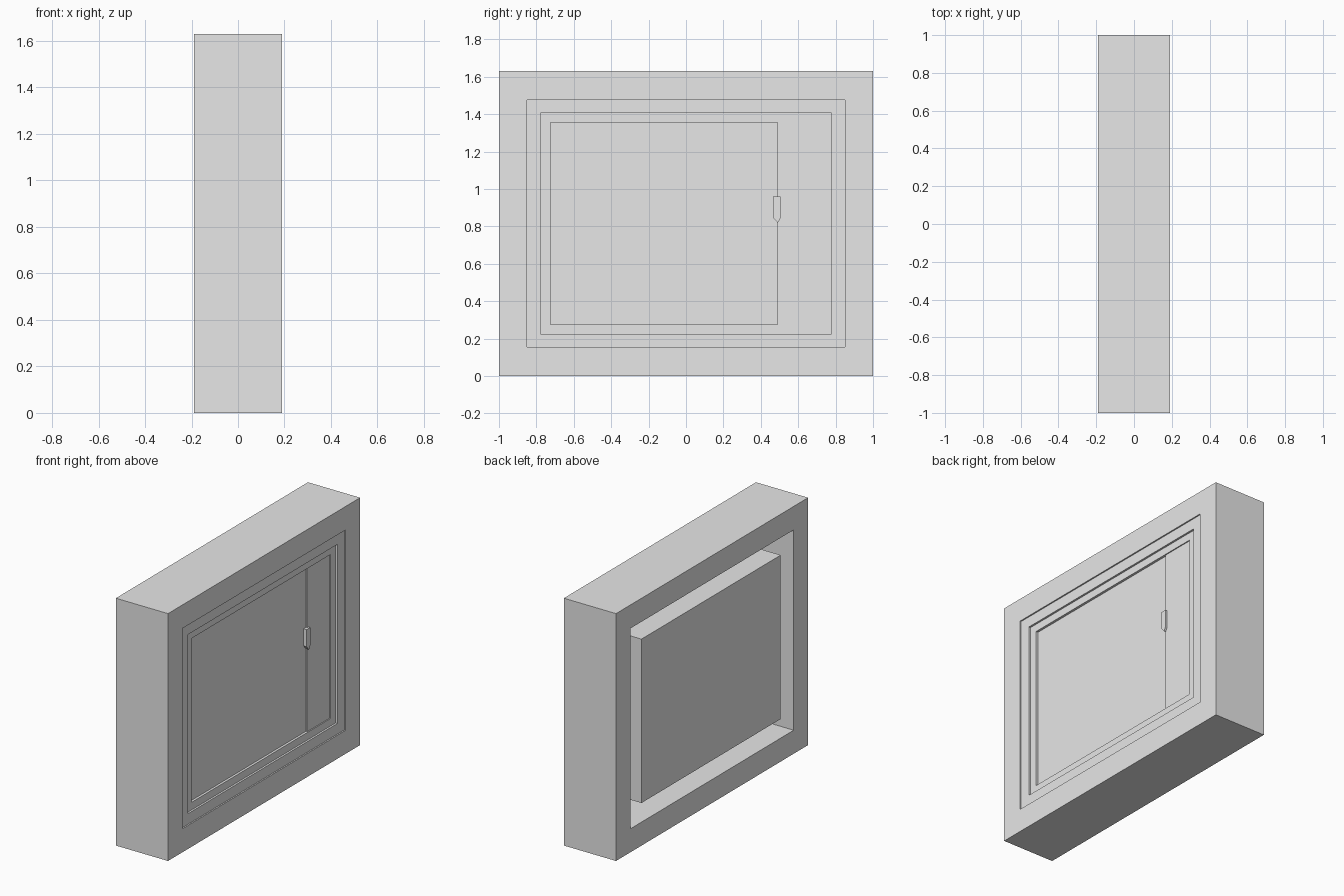
import bpy
import bmesh

old = bpy.data.objects.get("Cube")
if old:
    bpy.data.objects.remove(old, do_unlink=True)

# Single flat colour
GREY = (0.8, 0.8, 0.8, 1.0)
mat = bpy.data.materials.new("plain_grey")
mat.use_nodes = True
mat.diffuse_color = GREY
mat.node_tree.nodes["Principled BSDF"].inputs["Base Color"].default_value = GREY

MID = 0.815          # height of the centre line


def finish(name, bm):
    bmesh.ops.recalc_face_normals(bm, faces=bm.faces)
    mesh = bpy.data.meshes.new(name)
    bm.to_mesh(mesh)
    bm.free()
    mesh.materials.append(mat)
    obj = bpy.data.objects.new(name, mesh)
    bpy.context.scene.collection.objects.link(obj)
    return obj


def prism(name, points, depth):
    """Extrude a flat outline along the depth vector."""
    bm = bmesh.new()
    face = bm.faces.new([bm.verts.new(p) for p in points])
    ext = bmesh.ops.extrude_face_region(bm, geom=[face], use_keep_orig=True)
    verts = [g for g in ext["geom"] if isinstance(g, bmesh.types.BMVert)]
    bmesh.ops.translate(bm, verts=verts, vec=depth)
    return finish(name, bm)


def ring(name, outer, inner, x0, x1):
    """Rectangular frame between two half sizes (y, z), spanning x0 to x1."""
    bm = bmesh.new()
    corners = [(-1, -1), (1, -1), (1, 1), (-1, 1)]
    loops = [[bm.verts.new((x, sy * h[0], MID + sz * h[1])) for sy, sz in corners]
             for x, h in ((x0, outer), (x1, outer), (x1, inner), (x0, inner))]
    for k in range(4):
        a, b = loops[k], loops[(k + 1) % 4]
        for i in range(4):
            j = (i + 1) % 4
            bm.faces.new((a[i], a[j], b[j], b[i]))
    return finish(name, bm)


# Nested half sizes (y, z)
WALL = (1.0, MID)
OPENING = (0.85, 0.66)
BEZEL = (0.777, 0.59)
BODY = (0.725, 0.54)

# Surrounding wall and the two stepped trims closing its gap
ring("outer_frame", WALL, OPENING, -0.19, 0.19)
ring("bezel_trim", OPENING, BEZEL, 0.13, 0.181)
ring("inner_trim", BEZEL, BODY, 0.13, 0.168)

# Inner body with a raised side strip next to the sunken door
BACK, DOOR, STRIP, SPLIT = -0.183, 0.152, 0.161, 0.49
y, h = BODY
outline = [(BACK, -y), (DOOR, -y), (DOOR, SPLIT), (STRIP, SPLIT), (STRIP, y), (BACK, y)]
prism("inner_body", [(px, py, MID - h) for px, py in outline], (0, 0, 2 * h))

# Pointed handle at the door edge
shape = [(0.465, 0.96), (0.465, 0.848), (0.491, 0.818), (0.504, 0.842), (0.504, 0.96)]
prism("door_handle", [(DOOR - 0.005, py, pz) for py, pz in shape], (0.027, 0, 0))
